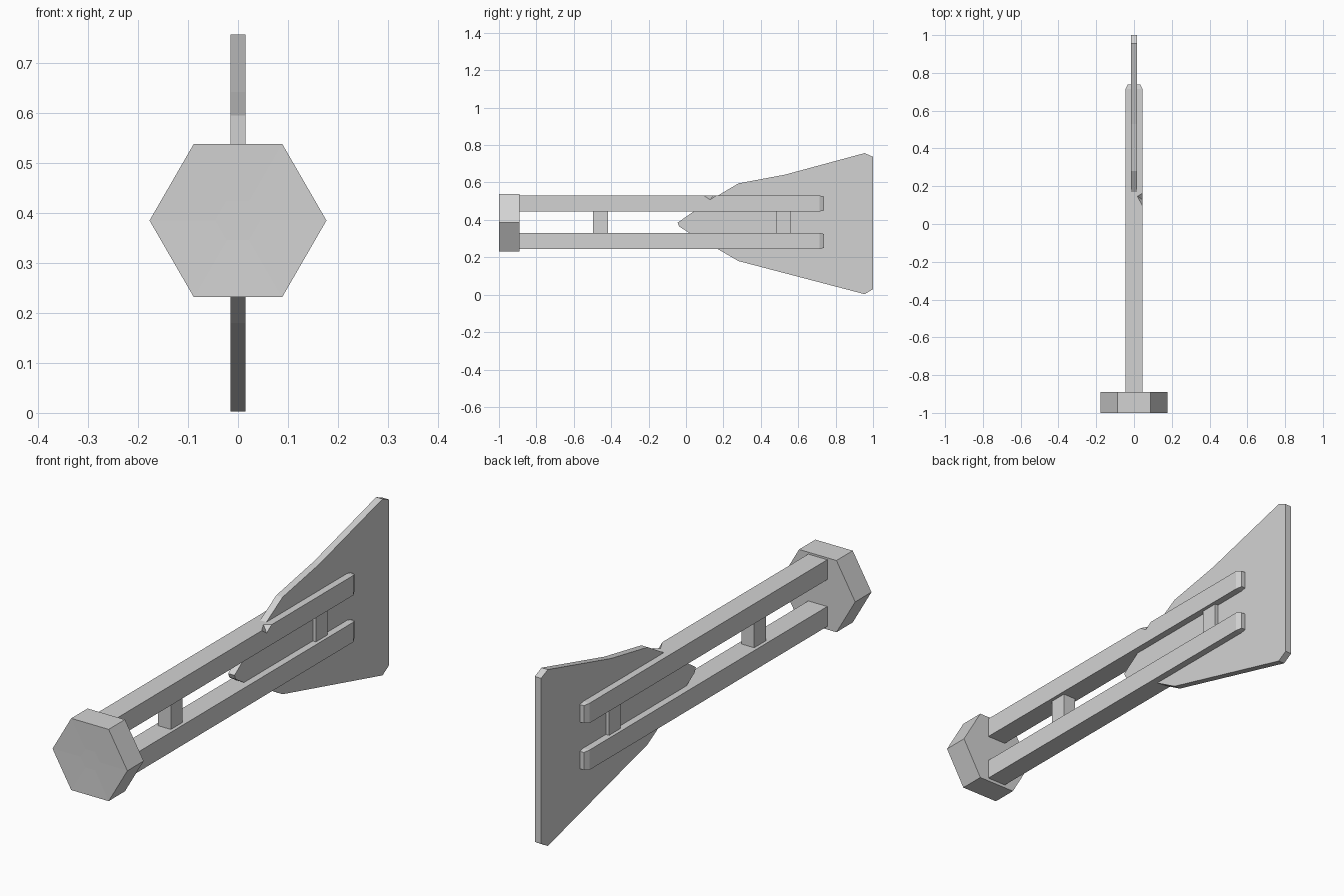
import bpy
import bmesh
from mathutils import Matrix, Vector

cube = bpy.data.objects.get("Cube")
if cube:
    bpy.data.objects.remove(cube, do_unlink=True)

grey = bpy.data.materials.new("light grey")
grey.use_nodes = True
colour = (0.65, 0.65, 0.65, 1)
grey.diffuse_color = colour
grey.node_tree.nodes["Principled BSDF"].inputs["Base Color"].default_value = colour

MID_Z = 0.385


def finish(name, bm):
    bmesh.ops.recalc_face_normals(bm, faces=bm.faces)
    mesh = bpy.data.meshes.new(name)
    bm.to_mesh(mesh)
    bm.free()
    mesh.materials.append(grey)
    obj = bpy.data.objects.new(name, mesh)
    bpy.context.collection.objects.link(obj)
    return obj


def box(low, high):
    low, high = Vector(low), Vector(high)
    bm = bmesh.new()
    bmesh.ops.create_cube(bm, size=1)
    bmesh.ops.scale(bm, vec=high - low, verts=bm.verts)
    bmesh.ops.translate(bm, vec=(low + high) / 2, verts=bm.verts)
    return bm


# Hexagonal head with a smaller hexagon set into its front face
bm = bmesh.new()
bmesh.ops.create_cone(bm, cap_ends=True, segments=6, radius1=0.177, radius2=0.177, depth=0.11)
bmesh.ops.rotate(bm, matrix=Matrix.Rotation(0.5236, 3, "Z"), verts=bm.verts)
# Keep a corner on the x axis whichever way the primitive starts
if max(v.co.x for v in bm.verts) < 0.17:
    bmesh.ops.rotate(bm, matrix=Matrix.Rotation(0.5236, 3, "Z"), verts=bm.verts)
bmesh.ops.rotate(bm, matrix=Matrix.Rotation(1.570796, 3, "X"), verts=bm.verts)
bmesh.ops.translate(bm, vec=(0, -0.945, MID_Z), verts=bm.verts)
front = min(bm.faces, key=lambda f: f.calc_center_median().y)
bmesh.ops.inset_region(bm, faces=[front], thickness=0.114, use_even_offset=True)
bmesh.ops.translate(bm, vec=(0, 0.002, 0), verts=front.verts)
finish("hex_head", bm)


# Long rails with tapered rear tips
def rail(name, z):
    bm = box((-0.045, -0.9, z - 0.0425), (0.045, 0.715, z + 0.0425))
    end = max(bm.faces, key=lambda f: f.calc_center_median().y)
    tip = bmesh.ops.extrude_discrete_faces(bm, faces=[end])["faces"][0]
    bmesh.ops.translate(bm, vec=(0, 0.023, 0), verts=tip.verts)
    for v in tip.verts:
        v.co.x *= 0.75
        v.co.z = z + (v.co.z - z) * 0.88
    return finish(name, bm)


upper_rail = rail("upper_rail", 0.4875)
rail("lower_rail", 0.2875)

# Small wedge notch in the upper rail
bm = bmesh.new()
corners = [(0.012, 0.15, 0.535), (0.06, 0.18, 0.535), (0.06, 0.06, 0.535), (0.06, 0.12, 0.495)]
bmesh.ops.convex_hull(bm, input=[bm.verts.new(c) for c in corners])
cutter = finish("notch_cutter", bm)
cutter.hide_render = True
cutter.hide_viewport = True
cut = upper_rail.modifiers.new("notch", "BOOLEAN")
cut.operation = "DIFFERENCE"
cut.object = cutter

# Spacer posts between the rails
for name, y in (("front_spacer", -0.457), ("rear_spacer", 0.523)):
    finish(name, box((-0.03, y - 0.039, 0.32), (0.03, y + 0.039, 0.455)))

# Flared flat blade, as a side outline given thickness
outline = [
    (-0.045, 0.385), (0.12, 0.5), (0.28, 0.595), (0.53, 0.642), (0.955, 0.757),
    (1, 0.737), (1, 0.03), (0.955, 0.003), (0.28, 0.18), (0.16, 0.25),
    (0.01, 0.335), (-0.037, 0.365),
]
bm = bmesh.new()
side = bm.faces.new([bm.verts.new((-0.015, y, z)) for y, z in outline])
extruded = bmesh.ops.extrude_face_region(bm, geom=[side])["geom"]
moved = [g for g in extruded if isinstance(g, bmesh.types.BMVert)]
bmesh.ops.translate(bm, vec=(0.03, 0, 0), verts=moved)
finish("flared_blade", bm)
